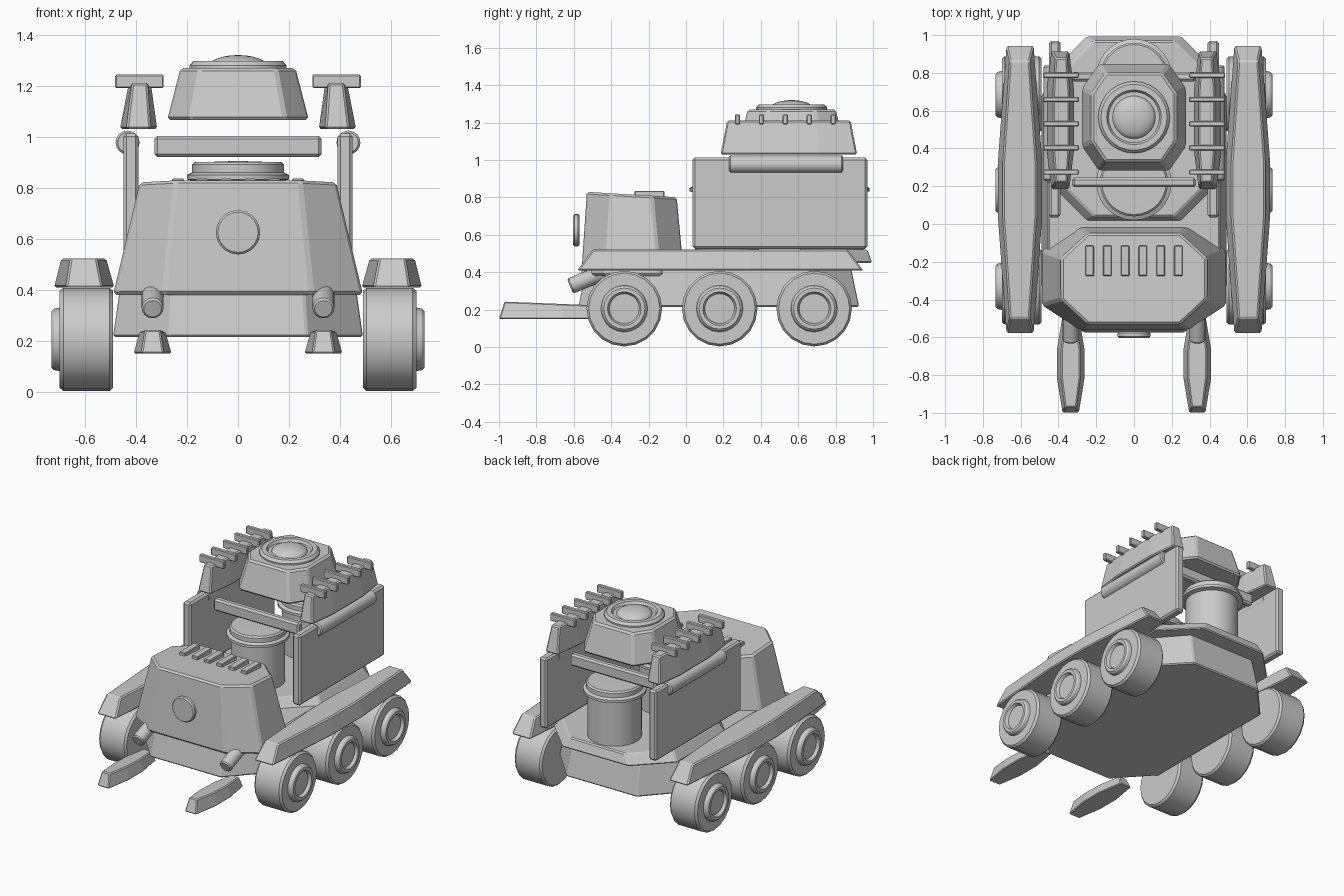
import bpy, bmesh, math
from mathutils import Matrix, Vector

if "Cube" in bpy.data.objects:
    bpy.data.objects.remove(bpy.data.objects["Cube"])

grey = bpy.data.materials.new("plain_grey")
grey.diffuse_color = (0.6, 0.6, 0.6, 1)
grey.use_nodes = True
grey.node_tree.nodes["Principled BSDF"].inputs["Base Color"].default_value = grey.diffuse_color


def finish(name, bm, bevel=0.0, smooth=30):
    bmesh.ops.recalc_face_normals(bm, faces=bm.faces)
    me = bpy.data.meshes.new(name)
    bm.to_mesh(me)
    bm.free()
    me.materials.append(grey)
    ob = bpy.data.objects.new(name, me)
    bpy.context.collection.objects.link(ob)
    if bevel:
        mod = ob.modifiers.new("edge", 'BEVEL')
        mod.width = bevel
        mod.segments = 1
        mod.limit_method = 'ANGLE'
    elif smooth:
        bpy.ops.object.select_all(action='DESELECT')
        ob.select_set(True)
        bpy.context.view_layer.objects.active = ob
        bpy.ops.object.shade_smooth_by_angle(angle=math.radians(smooth))
    return ob


def octagon(cx, cy, hx, hy, cut_x, cut_y, z, tilt=0.0):
    """Rectangle with cut corners; tilt slopes it along y."""
    pts = [(hx, hy - cut_y), (hx - cut_x, hy), (cut_x - hx, hy), (-hx, hy - cut_y),
           (-hx, cut_y - hy), (cut_x - hx, -hy), (hx - cut_x, -hy), (hx, cut_y - hy)]
    return [(cx + x, cy + y, z + tilt * y) for x, y in pts]


def loft(name, rings, bevel=0.008):
    """Skin stacked rings and cap both ends."""
    bm = bmesh.new()
    rows = [[bm.verts.new(p) for p in r] for r in rings]
    n = len(rows[0])
    for a, b in zip(rows, rows[1:]):
        for i in range(n):
            bm.faces.new((a[i], a[(i + 1) % n], b[(i + 1) % n], b[i]))
    bm.faces.new(rows[0])
    bm.faces.new(rows[-1])
    return finish(name, bm, bevel)


def lathe(name, profile, origin, axis=(0, 0, 1), sides=24):
    """Spin (radius, height) pairs around an axis."""
    bm = bmesh.new()
    q = Vector((0, 0, 1)).rotation_difference(Vector(axis).normalized())
    rows = []
    for r, h in profile:
        k = sides if r else 1
        rows.append([bm.verts.new(Vector(origin) + q @ Vector(
            (r * math.cos(2 * math.pi * i / sides), r * math.sin(2 * math.pi * i / sides), h)))
            for i in range(k)])
    for a, b in zip(rows, rows[1:]):
        for i in range(sides):
            j = (i + 1) % sides
            if len(a) == 1:
                bm.faces.new((a[0], b[i], b[j]))
            elif len(b) == 1:
                bm.faces.new((a[i], a[j], b[0]))
            else:
                bm.faces.new((a[i], a[j], b[j], b[i]))
    return finish(name, bm)


def box(name, lo, hi, bevel=0.006):
    bm = bmesh.new()
    size = [b - a for a, b in zip(lo, hi)]
    mid = [(a + b) / 2 for a, b in zip(lo, hi)]
    bmesh.ops.create_cube(bm, size=1, matrix=Matrix.Translation(mid) @ Matrix.Diagonal((*size, 1)))
    return finish(name, bm, bevel)


def rod(name, r, length, origin, axis, sides=16, edge=0.008):
    return lathe(name, [(0, 0), (r - edge, 0), (r, edge), (r, length - edge),
                        (r - edge, length), (0, length)], origin, axis, sides)


# Hull and raised rear deck
loft("hull", [octagon(0, 0.175, 0.49, 0.75, 0.22, 0.24, 0.215),
              octagon(0, 0.175, 0.455, 0.70, 0.2, 0.23, 0.46)])
loft("rear_deck", [octagon(0, 0.505, 0.475, 0.49, 0.22, 0.22, 0.45),
                   octagon(0, 0.505, 0.43, 0.465, 0.22, 0.22, 0.52)])

# Front cab with vents and round badge plate
loft("cab", [octagon(0, -0.285, 0.49, 0.275, 0.2, 0.13, 0.38),
             octagon(0, -0.29, 0.385, 0.24, 0.14, 0.13, 0.815, -0.06)], 0.012)
for i in range(6):
    x = (i - 2.5) * 0.094
    box("vent_slat", (x - 0.023, -0.275, 0.80), (x + 0.023, -0.115, 0.835), 0.004)
rod("front_disc", 0.087, 0.033, (0, -0.57, 0.625), (0, -1, 0), 20)

# Two posts on the rear deck
for y in (0.22, 0.78):
    lathe("post", [(0, 0.5), (0.17, 0.5), (0.17, 0.825), (0.2, 0.832), (0.2, 0.85),
                   (0.18, 0.86), (0.18, 0.89), (0.17, 0.9), (0.14, 0.9), (0, 0.905)],
          (0, y, 0), sides=28)
    box("cross_bar", (-0.328, y - 0.025, 0.92), (0.328, y + 0.025, 1.003), 0.012)

# Upper turret
loft("turret", [octagon(0, 0.565, 0.278, 0.285, 0.09, 0.13, 1.065),
                octagon(0, 0.565, 0.225, 0.235, 0.075, 0.11, 1.27)], 0.012)
lathe("turret_ring", [(0, 1.26), (0.19, 1.26), (0.19, 1.28), (0.175, 1.297),
                      (0.145, 1.297), (0.135, 1.28), (0, 1.28)], (0, 0.565, 0), sides=28)
dome = [(0.115 * math.cos(a), 1.275 + 0.045 * math.sin(a))
        for a in (i * math.pi / 12 for i in range(6))]
lathe("turret_dome", dome + [(0, 1.32)], (0, 0.565, 0), sides=28)

for s in (-1, 1):
    # Wheels and fenders
    for y in (-0.33, 0.18, 0.685):
        lathe("wheel", [(0, 0.49), (0.19, 0.49), (0.202, 0.503), (0.202, 0.685), (0.19, 0.7),
                        (0.125, 0.7), (0.12, 0.722), (0.11, 0.732), (0.09, 0.732),
                        (0.08, 0.712), (0, 0.712)], (0, y, 0.205), (s, 0, 0), 20)
    loft("fender", [octagon(s * 0.603, 0.183, 0.118, 0.765, 0.045, 0.6, 0.408),
                    octagon(s * 0.605, 0.183, 0.088, 0.68, 0.035, 0.53, 0.522)])

    # Front skids and lamps
    loft("skid", [octagon(s * 0.335, -0.74, 0.074, 0.26, 0.03, 0.18, 0.15),
                  octagon(s * 0.335, -0.74, 0.05, 0.23, 0.02, 0.16, 0.233, -0.04)], 0.006)
    rod("lamp", 0.043, 0.2, (s * 0.335, -0.62, 0.325), (0, 0.92, 0.38))

    # Side walls with a rolled tube
    box("side_wall", sorted((s * 0.39,)) + [0.035, 0.525], (s * 0.45, 0.97, 1.012), 0.012) if s > 0 else \
        box("side_wall", (-0.45, 0.035, 0.525), (-0.39, 0.97, 1.012), 0.012)
    rod("side_tube", 0.047, 0.61, (s * 0.433, 0.23, 0.977), (0, 1, 0))

    # Side pods with rungs
    loft("side_pod", [octagon(s * 0.39, 0.55, 0.073, 0.365, 0.025, 0.2, 1.03),
                      octagon(s * 0.385, 0.55, 0.043, 0.33, 0.012, 0.18, 1.21)])
    for i in range(5):
        y = 0.275 + i * 0.128
        box("pod_rung", (s * 0.387 - 0.095, y - 0.014, 1.19), (s * 0.387 + 0.095, y + 0.014, 1.243), 0.005)
